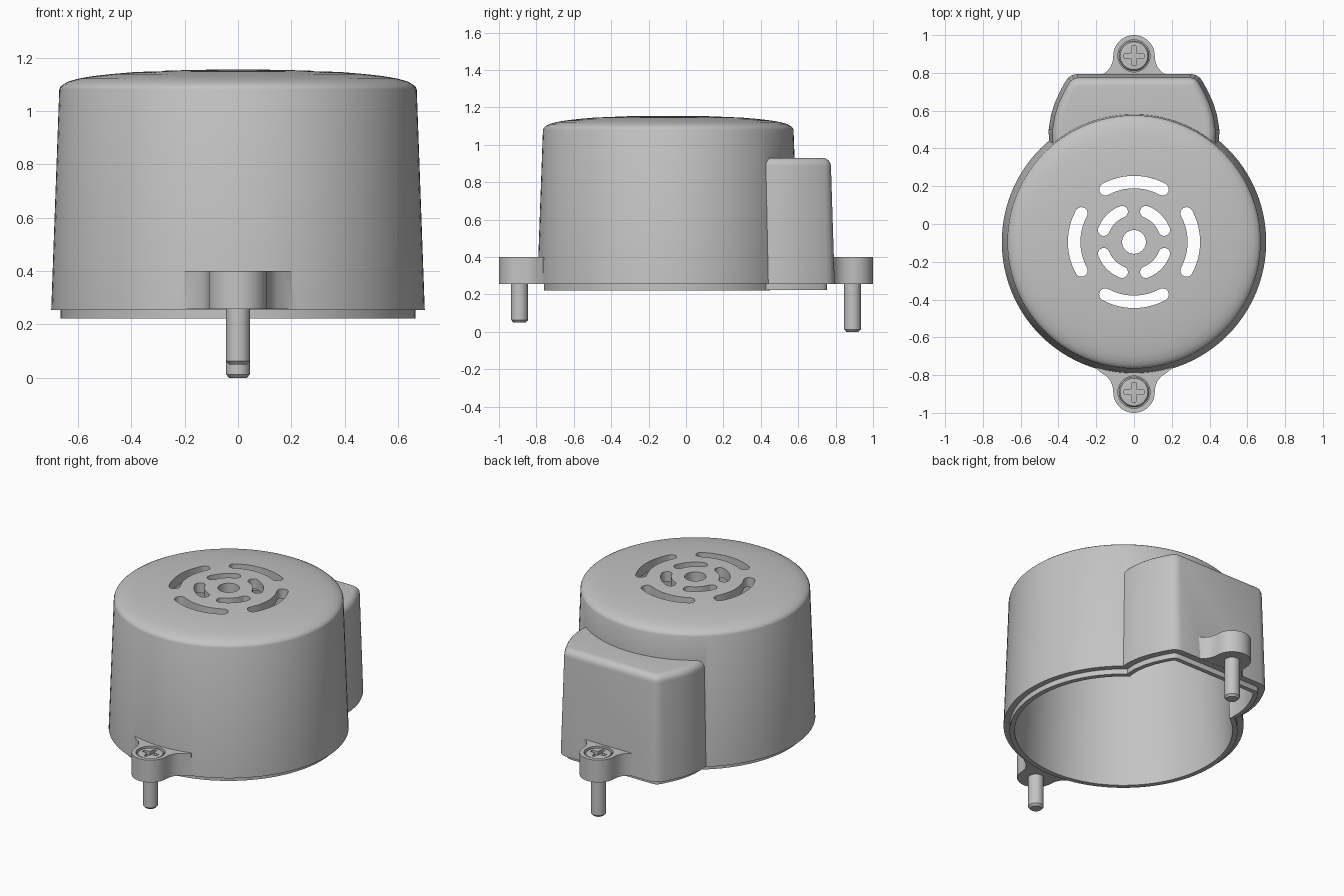
import bpy, bmesh
from math import sin, cos, pi, radians
from mathutils import Vector

cube = bpy.data.objects.get("Cube")
if cube:
    bpy.data.objects.remove(cube, do_unlink=True)

TONE = (0.55, 0.55, 0.55, 1)
grey = bpy.data.materials.new("plain grey")
grey.use_nodes = True
grey.diffuse_color = TONE
grey.node_tree.nodes["Principled BSDF"].inputs["Base Color"].default_value = TONE

CY = -0.095      # centre of the round housing in y
TAB_Y = 0.89     # distance of the screws from the origin


def loft(name, rings):
    """Solid through (outline, z) rings with the same point count."""
    bm = bmesh.new()
    rows = [[bm.verts.new((x, y, z)) for x, y in pts] for pts, z in rings]
    n = len(rows[0])
    for a, b in zip(rows, rows[1:]):
        for i in range(n):
            j = (i + 1) % n
            bm.faces.new((a[i], a[j], b[j], b[i]))
    bm.faces.new(rows[0][::-1])
    bm.faces.new(rows[-1])
    bmesh.ops.recalc_face_normals(bm, faces=bm.faces)
    mesh = bpy.data.meshes.new(name)
    bm.to_mesh(mesh)
    bm.free()
    mesh.materials.append(grey)
    obj = bpy.data.objects.new(name, mesh)
    bpy.context.collection.objects.link(obj)
    return obj


def circle(r, y=CY, n=96):
    return [(r * cos(2 * pi * i / n), y + r * sin(2 * pi * i / n)) for i in range(n)]


def turned(name, profile, y=CY, n=96):
    return loft(name, [(circle(r, y, n), z) for r, z in profile])


def inset(pts, d):
    """Move a counter-clockwise outline inwards by d."""
    out = []
    for i, p in enumerate(pts):
        p, a, b = Vector(p), Vector(pts[i - 1]), Vector(pts[(i + 1) % len(pts)])
        u, v = (p - a).normalized(), (b - p).normalized()
        nu, nv = Vector((-u.y, u.x)), Vector((-v.y, v.x))
        q = p + (nu + nv) * d / (1 + nu.dot(nv))
        out.append((q.x, q.y))
    return out


def mirrored(half):
    return half + [(-x, y) for x, y in reversed(half)]


def volume(mesh):
    bm = bmesh.new()
    bm.from_mesh(mesh)
    v = bm.calc_volume()
    bm.free()
    return v


def combine(target, tool, operation):
    """Boolean that takes the first solver giving a possible volume."""
    before, extra = volume(target.data), volume(tool.data)
    low, high = (before, before + extra) if operation == 'UNION' else (before - extra, before)
    low = max(low, before * 0.1)
    mod = target.modifiers.new("cut", 'BOOLEAN')
    mod.operation, mod.object = operation, tool
    for solver in ('EXACT', 'MANIFOLD', 'FLOAT'):
        mod.solver = solver
        bpy.context.view_layer.update()
        graph = bpy.context.evaluated_depsgraph_get()
        result = bpy.data.meshes.new_from_object(target.evaluated_get(graph))
        if low * 0.999 <= volume(result) <= high * 1.001:
            target.data = result
            break
    target.modifiers.clear()
    bpy.data.objects.remove(tool, do_unlink=True)


def smooth(obj):
    bpy.ops.object.select_all(action='DESELECT')
    obj.select_set(True)
    bpy.context.view_layer.objects.active = obj
    bpy.ops.object.shade_smooth_by_angle(angle=radians(32))


# Round housing with a shallow domed top
dome = [(0.67, 1.08), (0.666, 1.09), (0.655, 1.1), (0.635, 1.111), (0.6, 1.121),
        (0.55, 1.13), (0.48, 1.138), (0.4, 1.145), (0.25, 1.152), (0.1, 1.155)]
housing = turned("housing", [(0.7, 0.255)] + dome)

# Side box with bowed sides and a rounded top edge
box = mirrored([(0.42, 0.3), (0.45, 0.42), (0.452, 0.5), (0.44, 0.575), (0.42, 0.64),
                (0.393, 0.7), (0.366, 0.75), (0.35, 0.773), (0.328, 0.788), (0.3, 0.795)])
layers = [(box, 0.256)]
for k in range(7):
    t = k / 6 * pi / 2
    layers.append((inset(box, 0.02 + 0.045 * (1 - cos(t))), 0.885 + 0.045 * sin(t)))
combine(housing, loft("box", layers), 'UNION')

# Locating lip under the rim
combine(housing, turned("lip", [(0.665, 0.222), (0.665, 0.27)]), 'UNION')
lip_box = inset(box, 0.04)
combine(housing, loft("lip_box", [(lip_box, 0.223), (lip_box, 0.272)]), 'UNION')

# Mounting tabs at the front and back
half_tab = [(0.2, 0.705), (0.2, 0.765), (0.17, 0.79), (0.145, 0.806), (0.125, 0.83), (0.113, 0.86)]
half_tab += [(0.11 * cos(i * pi / 24), TAB_Y + 0.11 * sin(i * pi / 24)) for i in range(12)]
tab = half_tab + [(0, TAB_Y + 0.11)] + [(-x, y) for x, y in reversed(half_tab)]
for side in (1, -1):
    outline = [(x * side, y * side) for x, y in tab]
    combine(housing, loft("tab", [(outline, 0.257), (outline, 0.4)]), 'UNION')
    combine(housing, turned("counterbore", [(0.085, 0.375), (0.085, 0.5)], side * TAB_Y, 40), 'DIFFERENCE')

# Hollow inside, open at the bottom
hollow = turned("hollow", [(0.635, 0.1), (0.635, 0.26), (0.605, 1.03), (0.57, 1.06), (0.3, 1.09)])
hollow_box = inset(box, 0.068)
combine(hollow, loft("hollow_box", [(hollow_box, 0.11), (hollow_box, 0.86)]), 'UNION')
combine(housing, hollow, 'DIFFERENCE')


# Curved sound slots and the centre hole
def slot(radius, half_width, middle, half_angle):
    def polar(r, a):
        return Vector((r * cos(a), CY + r * sin(a)))
    a0, a1 = middle - half_angle, middle + half_angle
    steps = [i / 12 for i in range(13)]
    pts = [polar(radius + half_width, a0 + (a1 - a0) * t) for t in steps]
    pts += [polar(radius, a1) + half_width * Vector((cos(a1 + pi * t), sin(a1 + pi * t))) for t in steps[1:-1]]
    pts += [polar(radius - half_width, a1 + (a0 - a1) * t) for t in steps]
    pts += [polar(radius, a0) + half_width * Vector((cos(a0 + pi + pi * t), sin(a0 + pi + pi * t)))
            for t in steps[1:-1]]
    return loft("slot", [(pts, 0.95), (pts, 1.3)])


for q in range(4):
    combine(housing, slot(0.317, 0.033, q * pi / 2, radians(28.5)), 'DIFFERENCE')
    combine(housing, slot(0.172, 0.031, q * pi / 2 + pi / 4, radians(23.5)), 'DIFFERENCE')
combine(housing, turned("centre_hole", [(0.063, 0.95), (0.063, 1.3)], CY, 40), 'DIFFERENCE')
smooth(housing)

# Cross-head screws through the tabs
quarter = [(0.014, 0.014), (0.01, 0.052), (-0.01, 0.052)]
cross = []
for q in range(4):
    for x, y in quarter:
        cross.append([(x, y), (-y, x), (-x, -y), (y, -x)][q])
for name, y, tip in (("front_screw", -TAB_Y, 0.05), ("back_screw", TAB_Y, 0.0)):
    screw = turned(name, [(0.033, tip), (0.045, tip + 0.013), (0.045, 0.365), (0.08, 0.365),
                          (0.08, 0.385), (0.073, 0.394), (0.06, 0.396)], y, 40)
    mark = [(px, py + y) for px, py in cross]
    combine(screw, loft("cross", [(mark, 0.37), (mark, 0.45)]), 'DIFFERENCE')
    smooth(screw)
